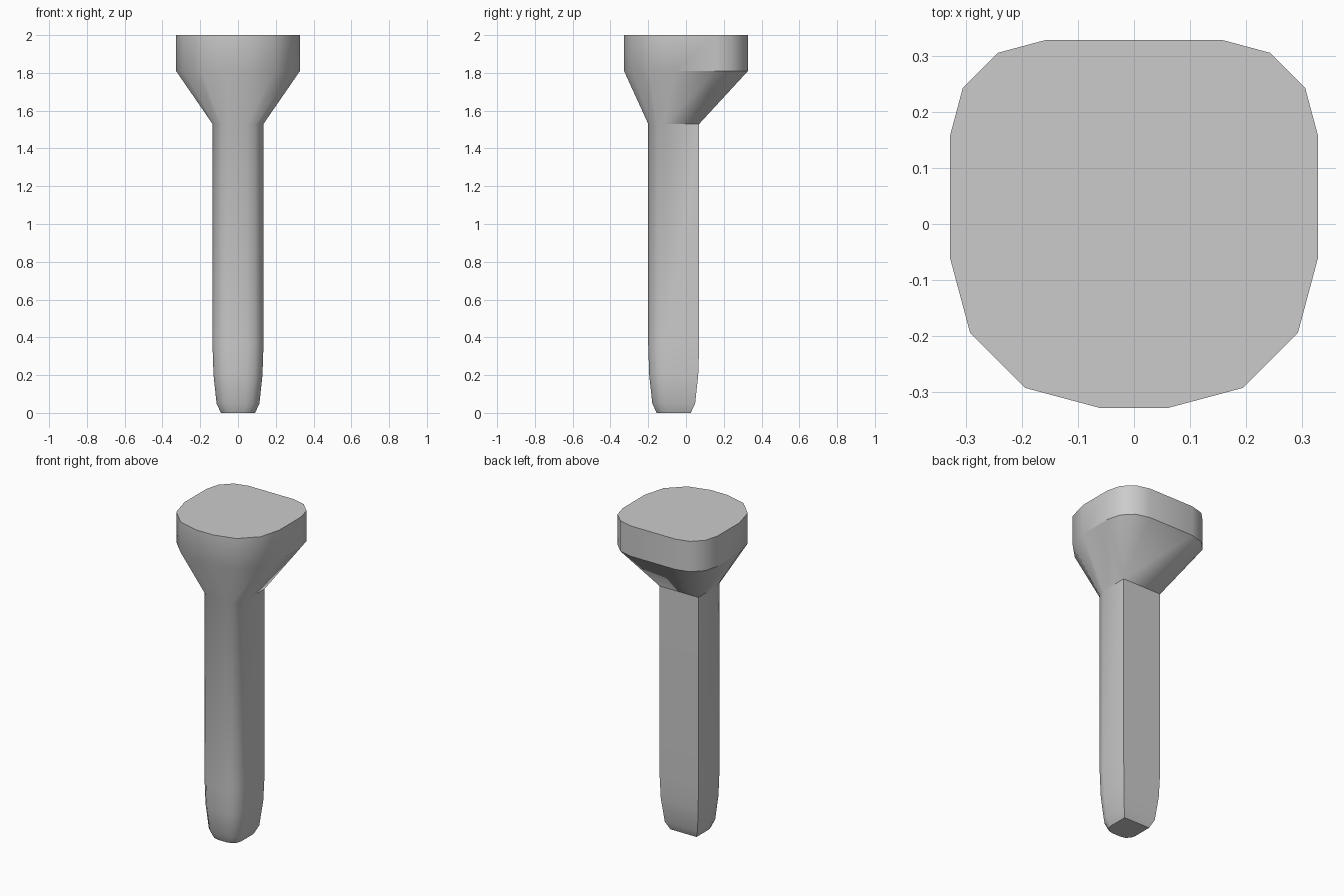
import bpy, bmesh, math

cube = bpy.data.objects.get("Cube")
if cube:
    bpy.data.objects.remove(cube, do_unlink=True)

grey = bpy.data.materials.new("grey")
grey.use_nodes = True
colour = (0.6, 0.6, 0.6, 1)
grey.diffuse_color = colour
grey.node_tree.nodes["Principled BSDF"].inputs["Base Color"].default_value = colour


def arc(cx, cy, radius, start):
    """Quarter corner in four points, turning counter-clockwise."""
    angles = [math.radians(start + 30 * i) for i in range(4)]
    return [(cx + radius * math.cos(a), cy + radius * math.sin(a)) for a in angles]


def mirrored(half):
    return half + [(-x, y) for x, y in reversed(half)]


# Right halves of the outlines: rounded front corner, then back corner
head = mirrored(arc(0.06, -0.06, 0.268, -90) + arc(0.157, 0.157, 0.171, 0))
stem = mirrored(arc(0.047, -0.112, 0.088, -90) + [(0.135, 0.07)] * 4)


def tip(scale):
    """Stem outline shrunk about its own centre."""
    return [(x * scale, -0.065 + (y + 0.065) * scale) for x, y in stem]


# Rounded tip, straight stem, flared neck and upright rim
sections = [(0, tip(0.67)), (0.05, tip(0.84)), (0.2, tip(0.96)), (0.36, stem),
            (1.53, stem), (1.81, head), (2, head)]

bm = bmesh.new()
rings = [[bm.verts.new((x, y, z)) for x, y in outline] for z, outline in sections]
for low, high in zip(rings, rings[1:]):
    for i in range(len(low)):
        j = (i + 1) % len(low)
        bm.faces.new((low[i], low[j], high[j], high[i]))
bm.faces.new(rings[0][::-1])
bm.faces.new(rings[-1])
bmesh.ops.remove_doubles(bm, verts=bm.verts[:], dist=0.0005)
bmesh.ops.recalc_face_normals(bm, faces=bm.faces[:])

mesh = bpy.data.meshes.new("flared_peg")
bm.to_mesh(mesh)
bm.free()
mesh.materials.append(grey)
peg = bpy.data.objects.new("flared_peg", mesh)
bpy.context.collection.objects.link(peg)
bpy.ops.object.select_all(action="DESELECT")
peg.select_set(True)
bpy.context.view_layer.objects.active = peg
bpy.ops.object.shade_smooth_by_angle(angle=math.radians(32))
